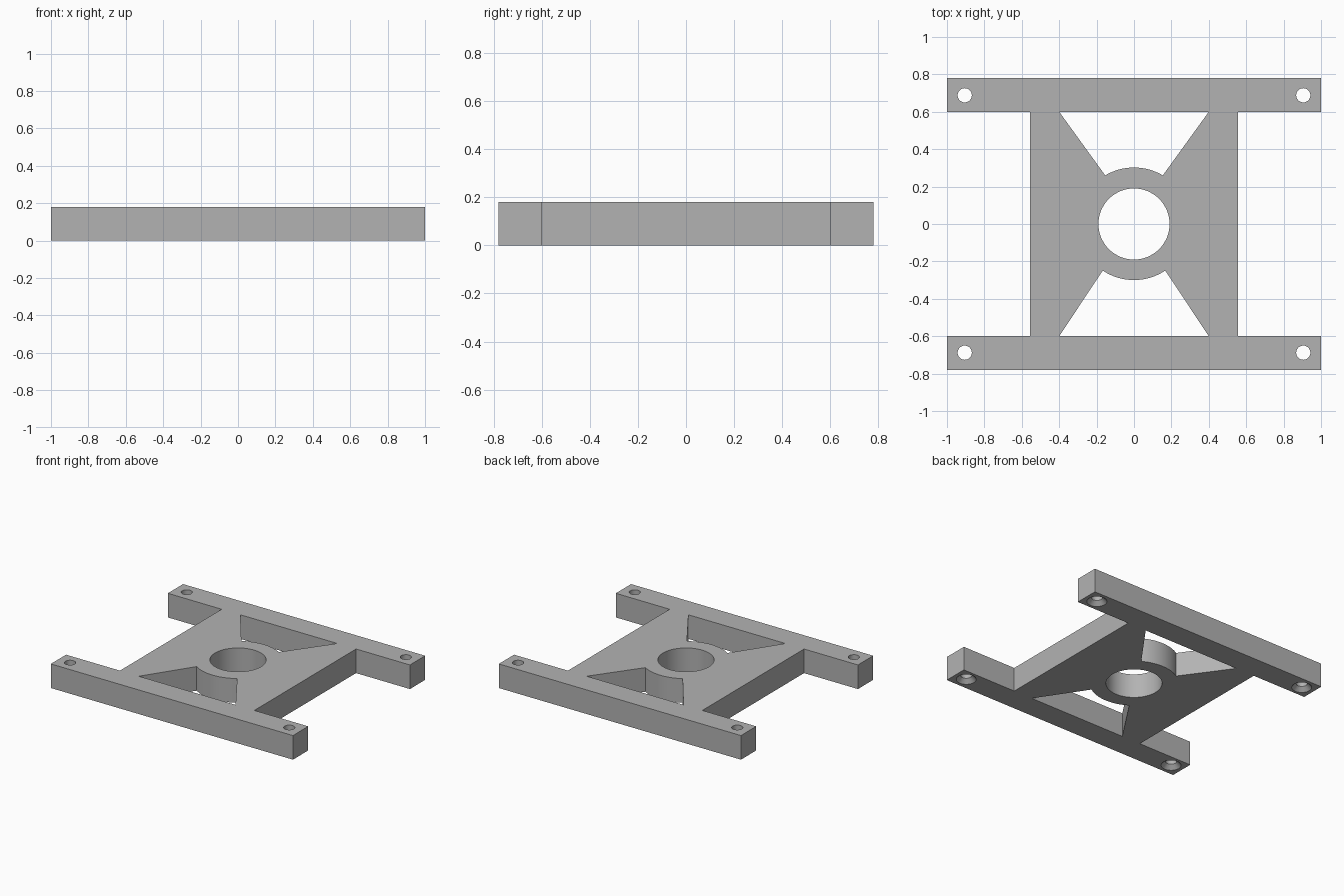
import bpy, bmesh
from math import sin, cos, pi, atan2

if "Cube" in bpy.data.objects:
    bpy.data.objects.remove(bpy.data.objects["Cube"], do_unlink=True)

H = 0.18            # plate thickness
BAR_IN, BAR_OUT = 0.60, 0.78
WEB = 0.555         # half width of the centre web

grey = bpy.data.materials.new("plain_grey")
grey.use_nodes = True
colour = (0.45, 0.45, 0.45, 1)
grey.diffuse_color = colour
grey.node_tree.nodes["Principled BSDF"].inputs["Base Color"].default_value = colour


def prism(name, outline, z0, z1):
    """Extrude a flat outline from z0 to z1."""
    bm = bmesh.new()
    face = bm.faces.new([bm.verts.new((x, y, z0)) for x, y in outline])
    top = bmesh.ops.extrude_face_region(bm, geom=[face])["geom"]
    verts = [v for v in top if isinstance(v, bmesh.types.BMVert)]
    bmesh.ops.translate(bm, verts=verts, vec=(0, 0, z1 - z0))
    return finish(name, bm)


def lathe(name, profile, x, y, sides):
    """Solid of revolution from (radius, z) rings, bottom to top."""
    bm = bmesh.new()
    rings = [[bm.verts.new((x + r * cos(2 * pi * i / sides),
                            y + r * sin(2 * pi * i / sides), z))
              for i in range(sides)] for r, z in profile]
    for a, b in zip(rings, rings[1:]):
        for i in range(sides):
            j = (i + 1) % sides
            bm.faces.new((a[i], a[j], b[j], b[i]))
    bm.faces.new(rings[0])
    bm.faces.new(rings[-1])
    return finish(name, bm)


def finish(name, bm):
    bmesh.ops.recalc_face_normals(bm, faces=bm.faces)
    mesh = bpy.data.meshes.new(name)
    bm.to_mesh(mesh)
    bm.free()
    mesh.materials.append(grey)
    obj = bpy.data.objects.new(name, mesh)
    bpy.context.collection.objects.link(obj)
    return obj


# H-shaped plate: two cross bars joined by the web
quarter = [(1, BAR_OUT), (1, BAR_IN), (WEB, BAR_IN)]
right = quarter + [(x, -y) for x, y in reversed(quarter)]
plate = prism("mounting_plate", right + [(-x, y) for x, y in reversed(right)], 0, H)

# Centre bore
cutters = [lathe("centre_bore_cutter", [(0.19, -0.1), (0.19, H + 0.1)], 0, 0, 64)]

# Wedge windows, each ending in an arc around the bore
for name, s, tip in (("back", 1, (0.154, 0.26)), ("front", -1, (0.167, 0.249))):
    r = (tip[0] ** 2 + tip[1] ** 2) ** 0.5
    a = atan2(tip[0], tip[1])
    arc = [(r * sin(a - 2 * a * i / 16), s * r * cos(a - 2 * a * i / 16))
           for i in range(17)]
    outline = [(-0.4, s * BAR_IN), (0.4, s * BAR_IN)] + arc
    cutters.append(prism(name + "_window_cutter", outline, -0.1, H + 0.1))

# Screw holes, countersunk from below
for sx in (-1, 1):
    for sy in (-1, 1):
        profile = [(0.098, -0.03), (0.068, 0), (0.038, 0.03), (0.038, H + 0.1)]
        cutters.append(lathe("screw_hole_cutter", profile, sx * 0.905, sy * 0.688, 32))

for cutter in cutters:
    cutter.hide_render = True
    cutter.hide_viewport = True
    mod = plate.modifiers.new(cutter.name, "BOOLEAN")
    mod.operation = "DIFFERENCE"
    mod.solver = "EXACT"
    mod.object = cutter

# Bake the cuts and drop the cutters
bpy.context.view_layer.update()
graph = bpy.context.evaluated_depsgraph_get()
baked = bpy.data.meshes.new_from_object(plate.evaluated_get(graph))
plate.modifiers.clear()
plate.data = baked
for cutter in cutters:
    bpy.data.objects.remove(cutter, do_unlink=True)

bpy.ops.object.select_all(action="DESELECT")
plate.select_set(True)
bpy.context.view_layer.objects.active = plate
bpy.ops.object.shade_smooth_by_angle(angle=pi / 6)
